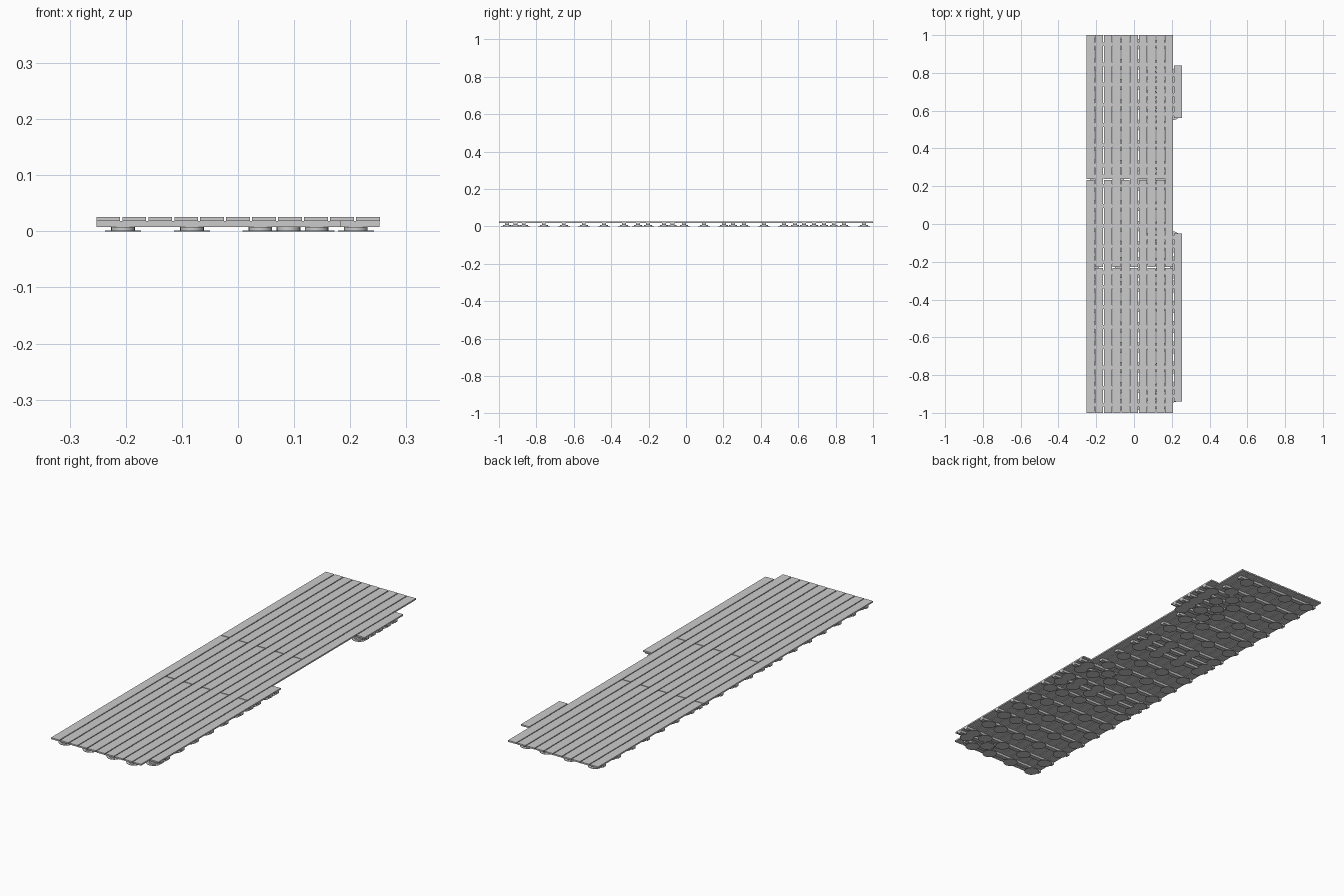
import bpy
import bmesh
from mathutils import Matrix, Vector

cube = bpy.data.objects.get("Cube")
if cube:
    bpy.data.objects.remove(cube)

grey = bpy.data.materials.new("plain grey")
grey.use_nodes = True
grey.diffuse_color = (0.6, 0.6, 0.6, 1)
grey.node_tree.nodes["Principled BSDF"].inputs["Base Color"].default_value = (0.6, 0.6, 0.6, 1)


def add_object(name, bm):
    mesh = bpy.data.meshes.new(name)
    bm.to_mesh(mesh)
    bm.free()
    mesh.materials.append(grey)
    obj = bpy.data.objects.new(name, mesh)
    bpy.context.collection.objects.link(obj)
    return obj


def add_box(bm, low, high):
    low, high = Vector(low), Vector(high)
    size = Matrix.Diagonal((*(high - low), 1))
    bmesh.ops.create_cube(bm, size=1, matrix=Matrix.Translation((low + high) / 2) @ size)


def add_disc(bm, x, y, z0, z1, r0, r1):
    bmesh.ops.create_cone(bm, cap_ends=True, segments=24, radius1=r0, radius2=r1,
                          depth=z1 - z0, matrix=Matrix.Translation((x, y, (z0 + z1) / 2)))


# Heights and plan limits
FOOT, JOIST_LOW, JOIST_TOP, TOP = 0.0018, 0.008, 0.0187, 0.0255
LEFT, MAIN_END, RIGHT = -0.2525, 0.183, 0.2525
BOARD, GAP = 0.0423, 0.004
PITCH = BOARD + GAP
SIDE_RUNS = [(-0.94, -0.05), (0.56, 0.84)]

# Decking boards, with butt joints staggered between neighbours
for i in range(11):
    x = LEFT + i * PITCH
    if i == 10:
        runs = SIDE_RUNS
    else:
        joint = 0.235 if i % 2 == 0 else -0.23
        runs = [(-1, joint - GAP / 2), (joint + GAP / 2, 1)]
    bm = bmesh.new()
    for y0, y1 in runs:
        add_box(bm, (x, y0, JOIST_TOP), (x + BOARD, y1, TOP))
    add_object(f"deck_board_{i + 1}", bm)

# Joist rows: regular spacing, doubled up under the board joints
rows = [0.952 - 0.107 * k for k in range(18) if k != 11]
rows += [-0.957, 0.251, -0.257, -0.203]
short_rows = [-0.912, -0.072, 0.583, 0.684, 0.79]

joists = bmesh.new()
pedestals = bmesh.new()


def add_row(y, x0, x1, supports):
    add_box(joists, (x0, y - 0.01, JOIST_LOW), (x1, y + 0.01, JOIST_TOP))
    for x in supports:
        add_disc(pedestals, x, y, 0, FOOT, 0.032, 0.032)
        add_disc(pedestals, x, y, FOOT, JOIST_LOW, 0.021, 0.021)


for y in rows:
    supports = [-0.205, -0.082, 0.04, 0.14]
    under_side = any(a < y < b for a, b in SIDE_RUNS)
    if under_side:
        supports.append(0.21)
    add_row(y, LEFT, RIGHT if under_side else MAIN_END, supports)

# Short joists carrying the ends of the side board
for y in short_rows:
    add_row(y, 0.047, RIGHT, [0.09, 0.21])

add_object("joists", joists)
feet = add_object("pedestals", pedestals)
bpy.context.view_layer.objects.active = feet
feet.select_set(True)
bpy.ops.object.shade_smooth_by_angle()
